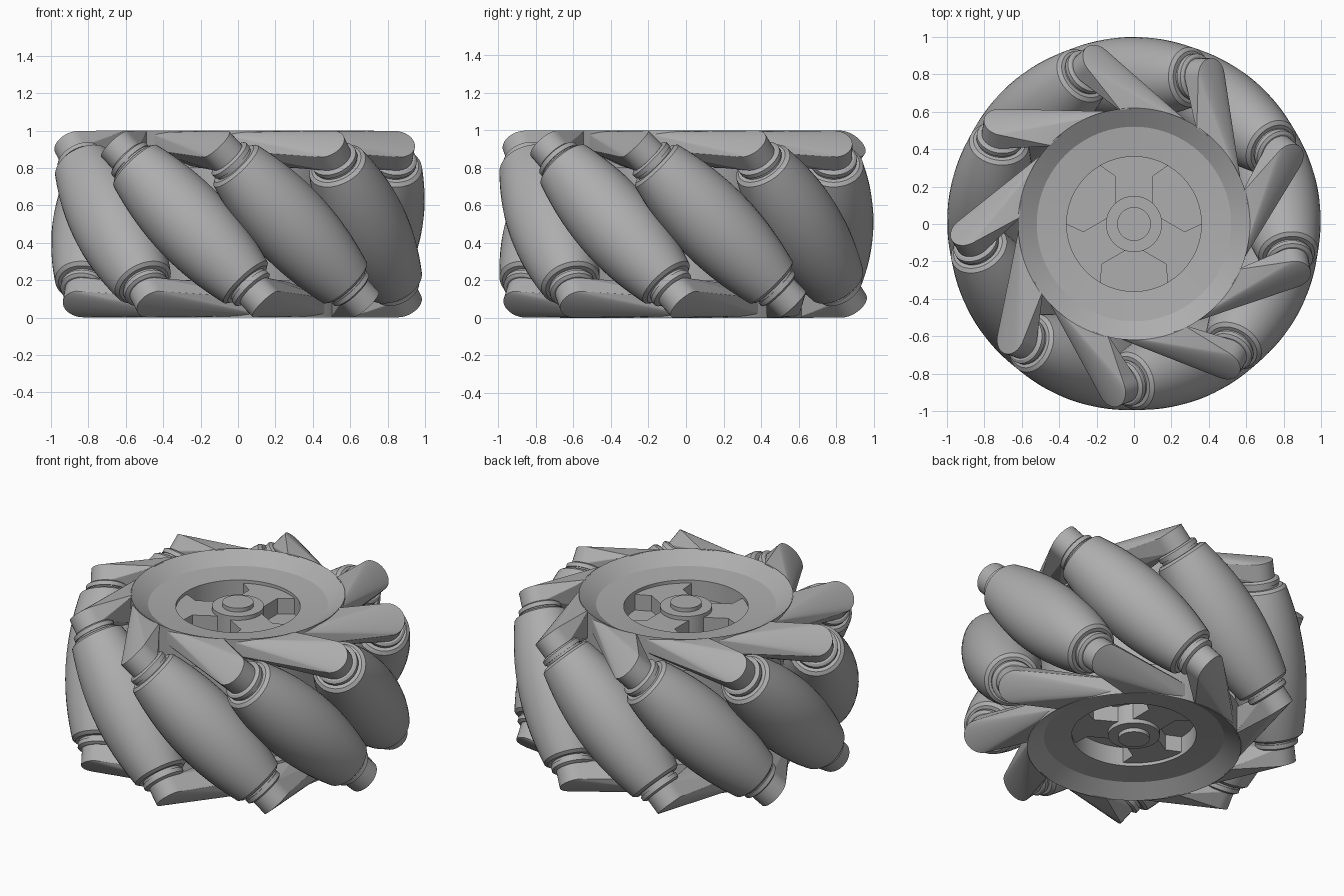
import bpy, bmesh
from math import sin, cos, pi, radians, sqrt
from mathutils import Matrix, Vector

if "Cube" in bpy.data.objects:
    bpy.data.objects.remove(bpy.data.objects["Cube"])

COUNT = 9            # rollers around the wheel
FIRST = -69          # angle of the first roller, degrees
AXIS_R = 0.78        # roller centre distance
MID = Vector((0, 0, 0.5))

metal = bpy.data.materials.new("plain grey")
metal.use_nodes = True
GREY = (0.42, 0.42, 0.42, 1)
metal.diffuse_color = GREY
metal.node_tree.nodes["Principled BSDF"].inputs["Base Color"].default_value = GREY


def finish(bm, name, angle=30, cutter=None):
    bmesh.ops.recalc_face_normals(bm, faces=bm.faces)
    mesh = bpy.data.meshes.new(name)
    bm.to_mesh(mesh)
    bm.free()
    mesh.materials.append(metal)
    obj = bpy.data.objects.new(name, mesh)
    bpy.context.collection.objects.link(obj)
    bpy.ops.object.select_all(action='DESELECT')
    bpy.context.view_layer.objects.active = obj
    obj.select_set(True)
    if cutter:
        cut = obj.modifiers.new("hub_cut", 'BOOLEAN')
        cut.operation = 'DIFFERENCE'
        cut.solver = 'EXACT'
        cut.object = cutter
        bpy.ops.object.modifier_apply(modifier=cut.name)
    bpy.ops.object.shade_smooth_by_angle(angle=radians(angle))
    return obj


def lathe(bm, profile, steps):
    """Revolve (radius, height) points around z."""
    verts = [bm.verts.new((r, 0, z)) for r, z in profile]
    edges = [bm.edges.new(p) for p in zip(verts, verts[1:])]
    bmesh.ops.spin(bm, geom=verts + edges, cent=(0, 0, 0), axis=(0, 0, 1),
                   angle=2 * pi, steps=steps, use_merge=True)
    bmesh.ops.remove_doubles(bm, verts=bm.verts, dist=1e-5)


def polar(r, deg, z):
    return Vector((r * cos(radians(deg)), r * sin(radians(deg)), z))


def roller_frame(deg):
    """Matrix whose z axis is the slanted roller axis."""
    a = radians(deg)
    radial = Vector((cos(a), sin(a), 0))
    axis = Vector((sin(a), -cos(a), 1)).normalized()
    side = axis.cross(radial)
    rot = Matrix((radial, side, axis)).transposed().to_4x4()
    return Matrix.Translation(radial * AXIS_R + MID) @ rot


# Hub drum with flanges, bevelled rims and dished faces
half = [(0.55, 0.3), (0.62, 0.3), (0.62, 0.5), (0.52, 0.435),
        (0.36, 0.42), (0.36, 0.3), (0, 0.3)]
bm = bmesh.new()
lathe(bm, [(r, 0.5 - z) for r, z in reversed(half)] + [(r, 0.5 + z) for r, z in half], 96)
finish(bm, "hub", 20)

# Centre bosses and three spokes, flared at the rim, on each face
for sign, face in ((1, "top"), (-1, "bottom")):
    bm = bmesh.new()
    boss = [(0, 0.45), (0.09, 0.45), (0.09, 0.425), (0.15, 0.425), (0.15, 0.28), (0, 0.28)]
    lathe(bm, [(r, 0.5 + sign * z) for r, z in boss], 48)
    finish(bm, face + "_boss")
    bm = bmesh.new()
    for deg in (90, 210, 330):
        side = [(0.08, 0.1), (0.255, 0.1), (0.325, 0.2), (0.38, 0.2)]
        outline = [(x, -y) for x, y in side] + side[::-1]
        ring = [bm.verts.new((x, y, 0.5 + sign * 0.4)) for x, y in outline]
        top = bm.faces.new(ring)
        ext = bmesh.ops.extrude_face_region(bm, geom=[top], use_keep_orig=True)
        new = [v for v in ext["geom"] if isinstance(v, bmesh.types.BMVert)]
        bmesh.ops.translate(bm, verts=new, vec=(0, 0, -sign * 0.12))
        bmesh.ops.rotate(bm, verts=ring + new, cent=(0, 0, 0),
                         matrix=Matrix.Rotation(radians(deg), 3, 'Z'))
    finish(bm, face + "_spokes")

# Helper that trims the arm roots flush with the hub
bm = bmesh.new()
lathe(bm, [(0, -0.2), (0.615, -0.2), (0.615, 1.2), (0, 1.2)], 96)
trimmer = finish(bm, "root_trimmer")
trimmer.hide_render = True

# Barrel roller whose outline follows the wheel's rolling circle
body = []
for i in range(25):
    t = -0.44 + 0.88 * i / 24
    body.append((1 - sqrt(AXIS_R ** 2 + t * t / 2), t))
collar = [(0.14, 0.455), (0.118, 0.455), (0.118, 0.47), (0.125, 0.47),
          (0.125, 0.495), (0.11, 0.505), (0.075, 0.505), (0.075, 0.54), (0, 0.54)]
profile = [(r, -t) for r, t in reversed(collar)] + body + collar

for k in range(COUNT):
    deg = FIRST + k * 360 / COUNT
    frame = roller_frame(deg)
    bm = bmesh.new()
    lathe(bm, profile, 40)
    bm.transform(frame)
    finish(bm, f"roller_{k + 1}")

    # Swept arms: a slanted round tip tapering back to the hub flange
    flip = frame @ Matrix.Rotation(pi, 4, 'X') @ frame.inverted()
    for face in ("top", "bottom"):
        bm = bmesh.new()
        for t in (0.505, 0.605):
            for j in range(32):
                a = 2 * pi * j / 32
                p = frame @ Vector((0.1 * cos(a), 0.1 * sin(a), t))
                p.z = min(p.z, 1.0)
                bm.verts.new(p)
        tip = deg - 27
        for r, off, z in ((0.6, -8, 1), (0.6, -8, 0.82), (0.605, -47, 0.99),
                          (0.605, -47, 0.9), (0.54, -28, 0.95), (0.54, -28, 0.82)):
            bm.verts.new(polar(r, tip + off, z))
        hull = bmesh.ops.convex_hull(bm, input=bm.verts)
        spare = {v for v in hull["geom_interior"] + hull["geom_unused"]
                 if isinstance(v, bmesh.types.BMVert)}
        bmesh.ops.delete(bm, geom=list(spare), context='VERTS')
        if face == "bottom":
            bm.transform(flip)
        finish(bm, f"{face}_arm_{k + 1}", 15, trimmer)

bpy.data.objects.remove(trimmer)
